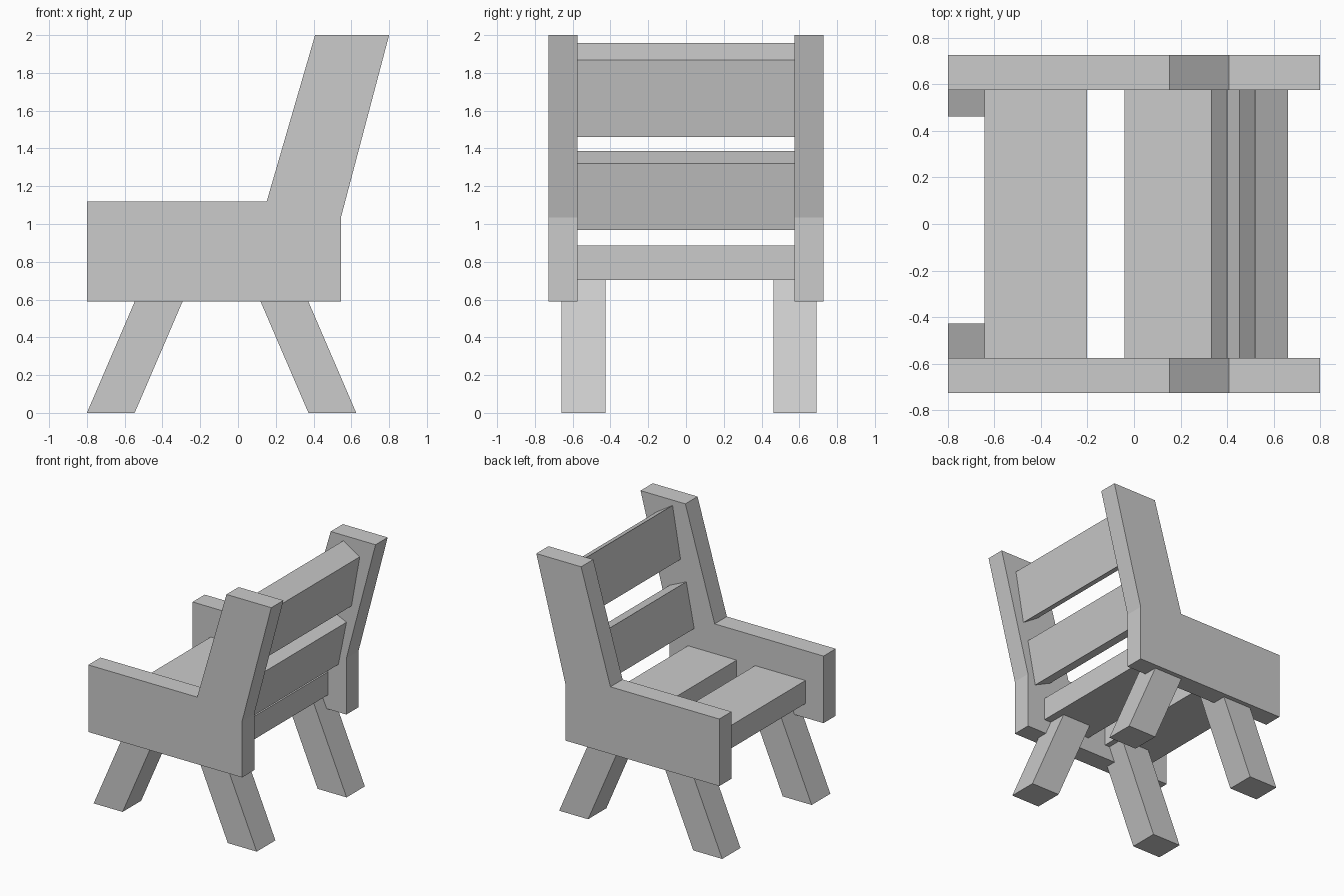
import bpy

if "Cube" in bpy.data.objects:
    bpy.data.objects.remove(bpy.data.objects["Cube"])


def extrude_profile(name, profile, y0, y1):
    """Extrude an x-z outline (counter-clockwise seen from the front) along y."""
    n = len(profile)
    verts = [(x, y, z) for y in (y0, y1) for x, z in profile]
    faces = [tuple(range(n)), tuple(reversed(range(n, 2 * n)))]
    faces += [(i, i + n, (i + 1) % n + n, (i + 1) % n) for i in range(n)]
    mesh = bpy.data.meshes.new(name)
    mesh.from_pydata(verts, [], faces)
    obj = bpy.data.objects.new(name, mesh)
    bpy.context.collection.objects.link(obj)
    return obj


INNER, OUTER = 0.575, 0.727

# Side panels: armrest and back post in one board
side = [(-0.8, 0.59), (0.545, 0.59), (0.545, 1.035), (0.8, 2.0),
        (0.408, 2.0), (0.152, 1.12), (-0.8, 1.12)]
extrude_profile("side_panel_front", side, -OUTER, -INNER)
extrude_profile("side_panel_rear", side, INNER, OUTER)

# Seat slats
for name, x0, x1 in (("seat_slat_front", -0.642, -0.202),
                     ("seat_slat_back", -0.04, 0.385)):
    extrude_profile(name, [(x0, 0.703), (x1, 0.703), (x1, 0.885), (x0, 0.885)],
                    -INNER, INNER)

# Leaning backrest slats
extrude_profile("backrest_slat_upper",
                [(0.45, 1.55), (0.59, 1.46), (0.662, 1.868), (0.52, 1.958)],
                -INNER, INNER)
extrude_profile("backrest_slat_lower",
                [(0.331, 1.035), (0.475, 0.967), (0.546, 1.32), (0.40, 1.386)],
                -INNER, INNER)

# Splayed legs, reaching up to the underside of the seat
LEG_TOP, SLOPE, WIDTH = 0.703, 0.43, 0.253
for pos, x, lean in (("front", -0.8, SLOPE), ("back", 0.373, -SLOPE)):
    shift = lean * LEG_TOP
    leg = [(x, 0), (x + WIDTH, 0), (x + WIDTH + shift, LEG_TOP), (x + shift, LEG_TOP)]
    extrude_profile(pos + "_leg_right", leg, -0.66, -0.427)
    extrude_profile(pos + "_leg_left", leg, 0.462, 0.69)
